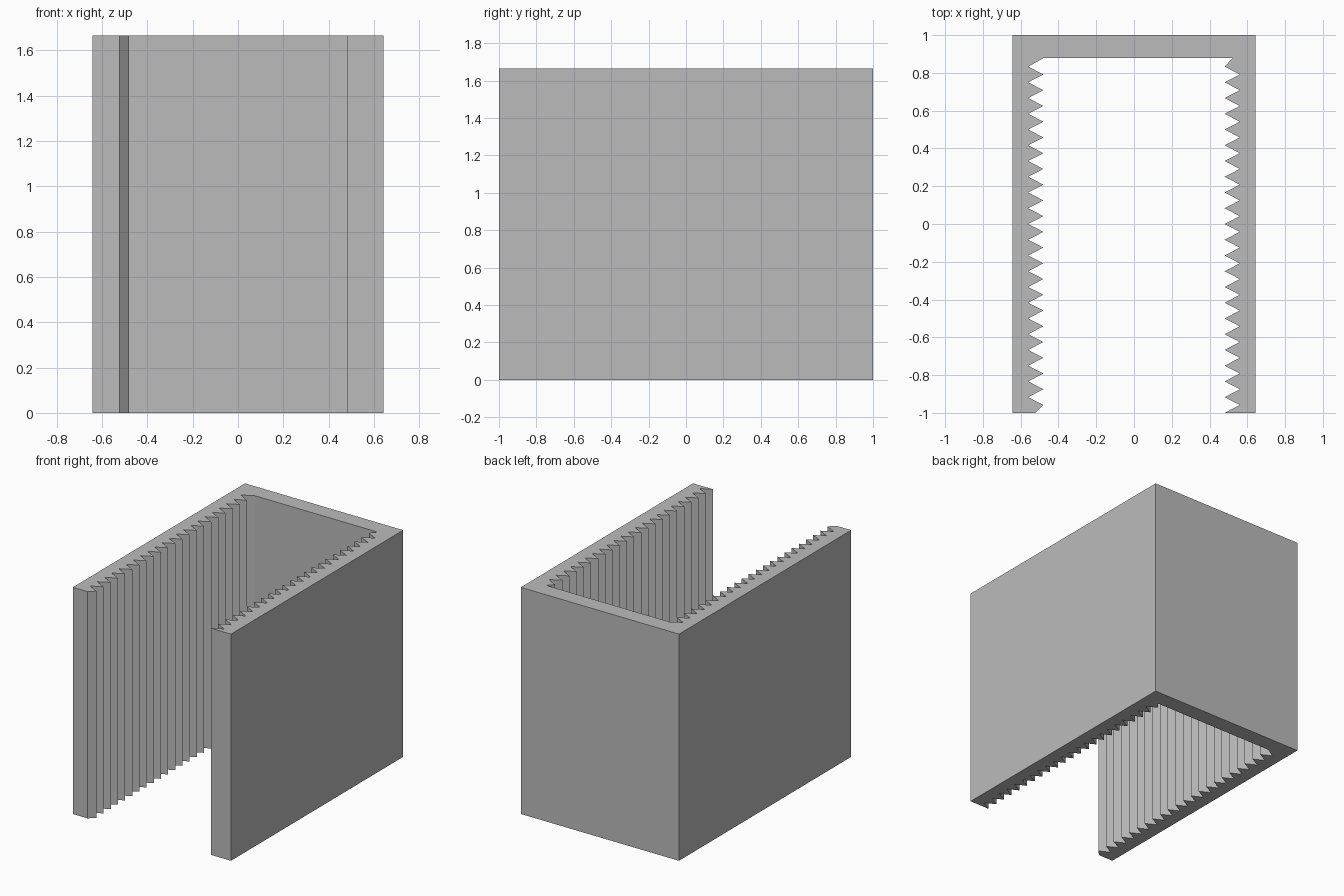
import bpy
import bmesh

cube = bpy.data.objects.get("Cube")
if cube:
    bpy.data.objects.remove(cube, do_unlink=True)

HALF_W, HEIGHT = 0.643, 1.666
TIP, VALLEY, CHAMFER = 0.48, 0.56, 0.522
BACK_WALL = 0.878          # inner face of the back wall
STEP = 1 / 24              # half the tooth pitch

grey = bpy.data.materials.new("plain grey")
grey.use_nodes = True
colour = (0.5, 0.5, 0.5, 1)
grey.diffuse_color = colour
grey.node_tree.nodes["Principled BSDF"].inputs["Base Color"].default_value = colour

# Zigzag levels from the back wall to the open front
levels = [0.875 - i * STEP for i in range(1, 45)]

# Left inner side (+x): chamfered corner at the back, ending on a tip
left_teeth = [(CHAMFER, BACK_WALL)]
left_teeth += [(TIP if i % 2 == 0 else VALLEY, y) for i, y in enumerate(levels)]
left_teeth += [(TIP, -1)]

# Right inner side (-x): teeth offset by half a pitch, chamfered at the front
right_teeth = [(-TIP, BACK_WALL)]
right_teeth += [(-VALLEY if i % 2 == 0 else -TIP, y) for i, y in enumerate(levels)]
right_teeth += [(-CHAMFER, -1)]

# Drop the final doubled level where the zigzag meets the front edge
left_teeth = [p for p in left_teeth if p[1] > -0.99] + left_teeth[-1:]
right_teeth = [p for p in right_teeth if p[1] > -0.99] + right_teeth[-1:]

# U-shaped outline, extruded straight up
outline = [(-HALF_W, -1)] + right_teeth[::-1] + left_teeth
outline += [(HALF_W, -1), (HALF_W, 1), (-HALF_W, 1)]

bm = bmesh.new()
base = bm.faces.new([bm.verts.new((x, y, 0)) for x, y in outline])
top = bmesh.ops.extrude_face_region(bm, geom=[base], use_keep_orig=True)
raised = [g for g in top["geom"] if isinstance(g, bmesh.types.BMVert)]
bmesh.ops.translate(bm, verts=raised, vec=(0, 0, HEIGHT))
bmesh.ops.recalc_face_normals(bm, faces=bm.faces)

mesh = bpy.data.meshes.new("slotted_rack")
bm.to_mesh(mesh)
bm.free()
mesh.materials.append(grey)
rack = bpy.data.objects.new("slotted_rack", mesh)
bpy.context.collection.objects.link(rack)
